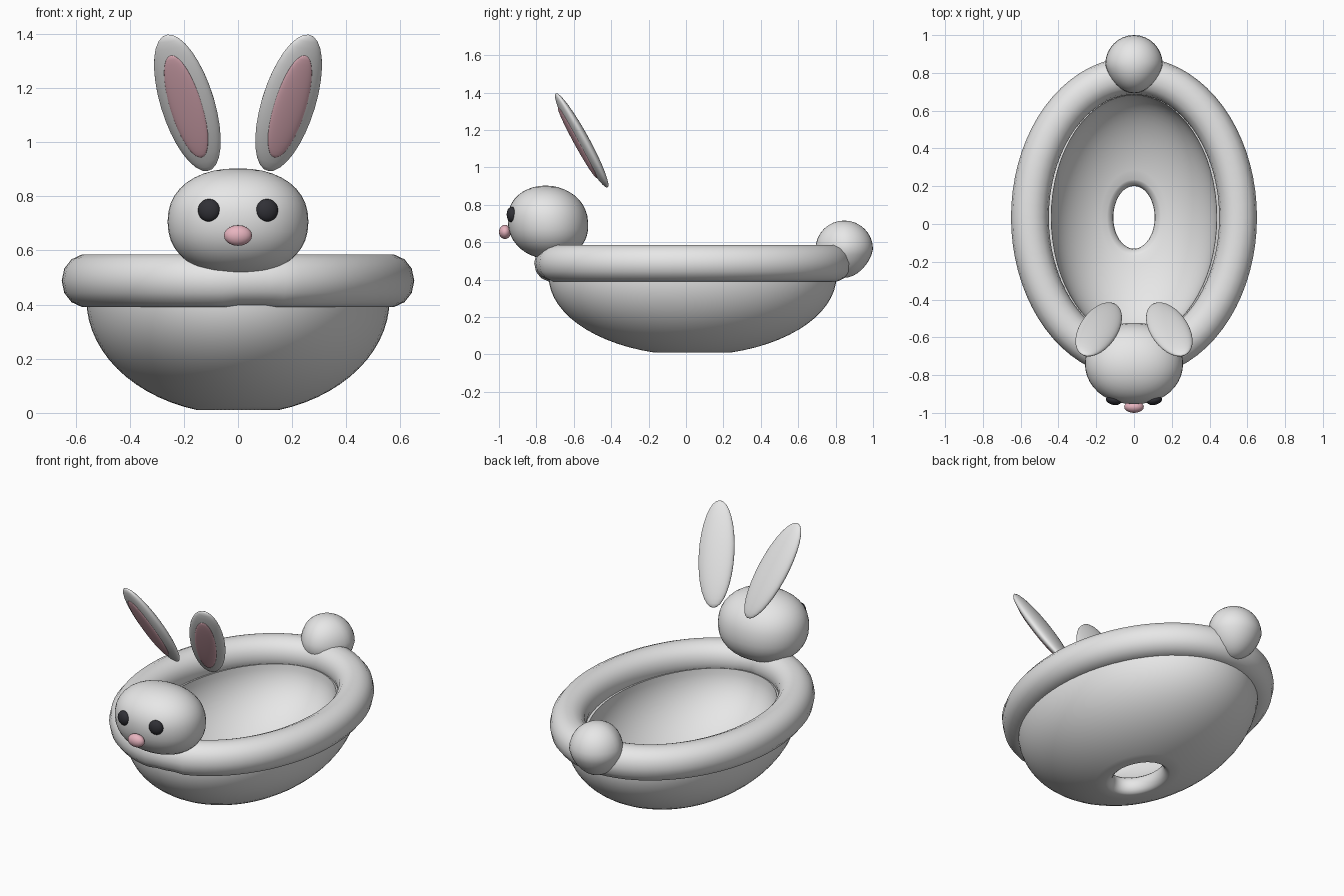
import bpy, bmesh, math
from mathutils import Vector, Matrix

if "Cube" in bpy.data.objects:
    bpy.data.objects.remove(bpy.data.objects["Cube"])


def material(name, rgb):
    m = bpy.data.materials.new(name)
    m.use_nodes = True
    m.diffuse_color = (*rgb, 1)
    m.node_tree.nodes["Principled BSDF"].inputs["Base Color"].default_value = (*rgb, 1)
    return m


GREY = material("soft_grey", (0.8, 0.8, 0.8))
PINK = material("light_pink", (1.0, 0.57, 0.65))
BLACK = material("dark_eye", (0.03, 0.03, 0.037))
MID_Y = 0.035


def finish(bm, name, mat, sharp=50):
    bmesh.ops.recalc_face_normals(bm, faces=bm.faces)
    mesh = bpy.data.meshes.new(name)
    bm.to_mesh(mesh)
    bm.free()
    mesh.materials.append(mat)
    ob = bpy.data.objects.new(name, mesh)
    bpy.context.collection.objects.link(ob)
    bpy.ops.object.select_all(action="DESELECT")
    bpy.context.view_layer.objects.active = ob
    ob.select_set(True)
    bpy.ops.object.shade_smooth_by_angle(angle=math.radians(sharp))


def bridge(bm, rings):
    """Skin a closed loop of closed vertex rings."""
    for a, b in zip(rings, rings[1:] + rings[:1]):
        n = len(a)
        for i in range(n):
            j = (i + 1) % n
            bm.faces.new((a[i], a[j], b[j], b[i]))


def blob(name, mat, centre, radii, axes=None, shape=None, segs=32):
    """Ellipsoid, optionally reshaped on the unit sphere and oriented by axes."""
    bm = bmesh.new()
    bmesh.ops.create_uvsphere(bm, u_segments=segs, v_segments=segs // 2, radius=1)
    rot = Matrix(axes).transposed() if axes else Matrix.Identity(3)
    for v in bm.verts:
        p = shape(v.co.copy()) if shape else v.co
        v.co = Vector(centre) + rot @ Vector([c * r for c, r in zip(p, radii)])
    finish(bm, name, mat)


# Bowl: thick oval shell; each profile point is (ratio, inset, height)
def oval_shell(name, profile, rx, ry, segs=64):
    bm = bmesh.new()
    rings = []
    for r, inset, z in profile:
        rings.append([bm.verts.new(((rx * r - inset) * math.cos(t),
                                    MID_Y + (ry * r - inset) * math.sin(t), z))
                      for t in (math.tau * i / segs for i in range(segs))])
    bridge(bm, rings)
    finish(bm, name, GREY)


STEPS = 14
HOLE = 0.27
WALL = 0.122
outer, inner, lip = [], [], []
for i in range(STEPS + 1):
    t = i / STEPS * math.acos(HOLE)
    outer.append((math.cos(t), 0, 0.42 - 0.425 * math.sin(t)))
    inner.append((math.cos(t), WALL * math.cos(t) - 0.033 * math.sin(t) ** 8,
                  0.46 - 0.355 * math.sin(t)))
# Rounded bulge around the drain hole
low, high = outer[-1][2], inner[-1][2]
for i in range(1, 8):
    a = math.pi * i / 8
    lip.append((HOLE, 0.042 * math.sin(a), low + (high - low) * (1 - math.cos(a)) / 2))
oval_shell("bowl", outer + lip + inner[::-1], 0.56, 0.77)


# Rim: rolled edge with a shallow pinch under the chin
def rolled_rim(rx, ry, radius, z, segs=72, sides=14):
    bm = bmesh.new()
    rings = []
    for i in range(segs):
        t = math.tau * i / segs - math.pi / 2
        pinch = 0.92 if 0 < rx * math.cos(t) < 0.13 and math.sin(t) < 0 else 1
        centre = Vector((rx * math.cos(t), MID_Y + ry * math.sin(t), z))
        out = Vector((ry * math.cos(t), rx * math.sin(t), 0)).normalized()
        ring = []
        for k in range(sides):
            a = math.tau * k / sides
            c, s = (math.copysign(abs(f) ** 0.95, f) for f in (math.cos(a), math.sin(a)))
            ring.append(bm.verts.new(centre + radius * pinch * (out * c + Vector((0, 0, s)))))
        rings.append(ring)
    bridge(bm, rings)
    finish(bm, "rim", GREY)


rolled_rim(0.551, 0.75, 0.1, 0.488)


# Head: slightly boxy egg, narrower at the crown and chin
def boxy(p):
    x, z = (math.copysign(abs(c) ** 0.9, c) for c in (p.x, p.z))
    return Vector((x, p.y - 0.06 * z, z))


blob("head", GREY, (0, -0.738, 0.706), (0.26, 0.215, 0.197), shape=boxy, segs=40)


# Tail: puff that narrows toward the bowl
def puff(p):
    slim = 1 - 0.18 * max(0, -p.z)
    return Vector((p.x * slim * (1 - 0.18 * max(0, -p.y)), p.y * slim, p.z))


blob("tail", GREY, (0, 0.846, 0.563), (0.152, 0.154, 0.153), shape=puff)

# Nose
blob("nose", PINK, (0, -0.968, 0.655), (0.052, 0.032, 0.038), segs=20)

for side, label in ((1, "left"), (-1, "right")):
    # Eye, turned slightly outward to follow the face
    turn = 0.2 * side
    eye_axes = ((math.cos(turn), math.sin(turn), 0),
                (-math.sin(turn), math.cos(turn), 0), (0, 0, 1))
    blob(label + "_eye", BLACK, (0.107 * side, -0.932, 0.748), (0.042, 0.026, 0.042),
         eye_axes, segs=20)

    # Ear with raised pink lining, leaning forward and outward
    along = Vector((0.075 * side, -0.138, 0.253)).normalized()
    across = Vector((1, 0.2 * side, 0))
    across = (across - along * across.dot(along)).normalized()
    back = along.cross(across)
    axes = (across, back, along)
    centre = Vector((0.187 * side, -0.558, 1.145))
    blob(label + "_ear", GREY, centre, (0.103, 0.036, 0.296), axes)
    blob(label + "_ear_lining", PINK, centre - back * 0.027, (0.062, 0.013, 0.222), axes)
